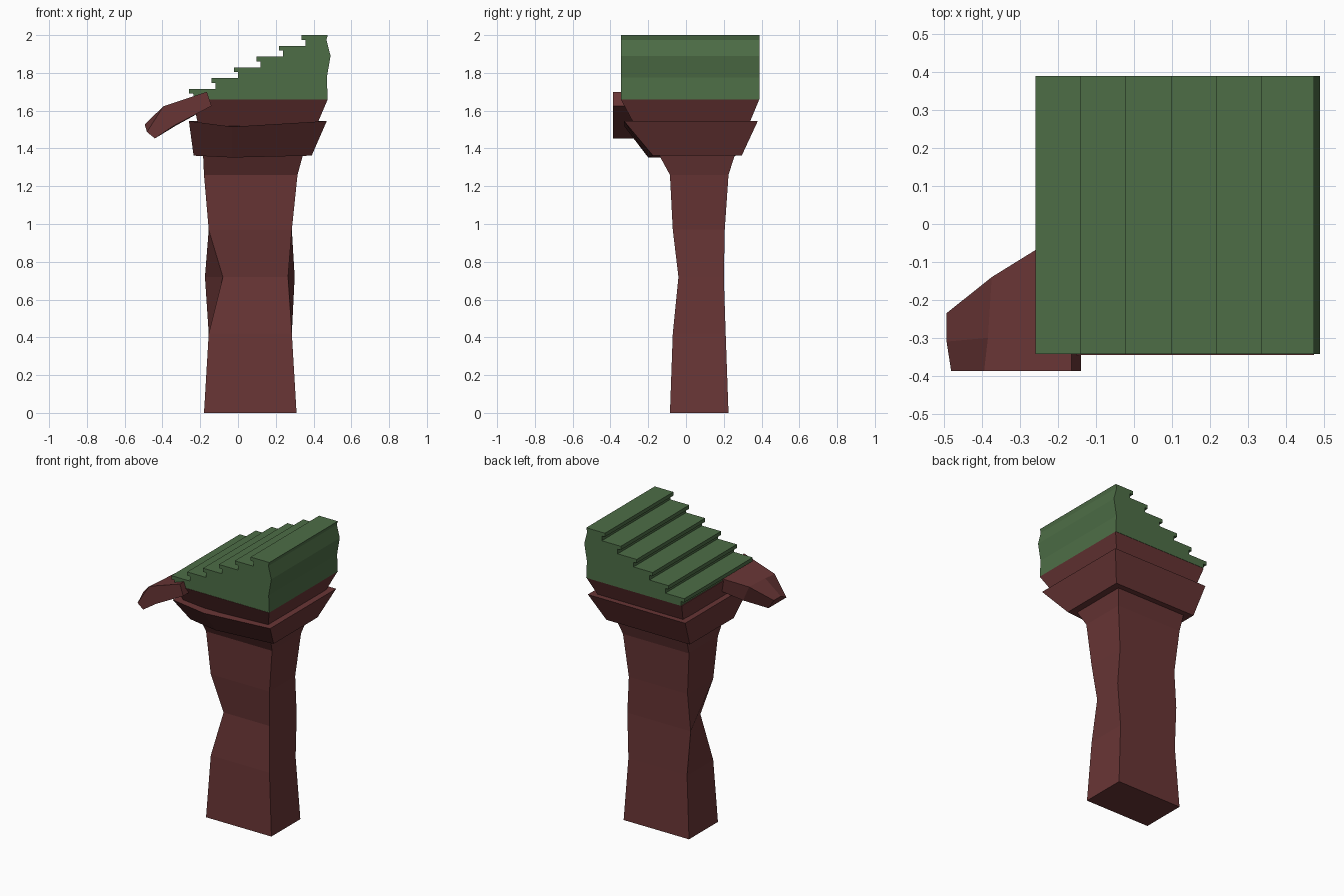
import bpy, bmesh


def material(name, rgb):
    m = bpy.data.materials.new(name)
    m.diffuse_color = (*rgb, 1)
    return m


RED = material("dark_red", (0.14, 0.036, 0.036))
GREEN = material("green", (0.075, 0.155, 0.062))


def loft(name, rings, mat):
    """Skin a list of equal-length closed rings and cap both ends."""
    bm = bmesh.new()
    loops = [[bm.verts.new(p) for p in ring] for ring in rings]
    n = len(loops[0])
    for a, b in zip(loops, loops[1:]):
        for i in range(n):
            j = (i + 1) % n
            bm.faces.new((a[i], a[j], b[j], b[i]))
    bm.faces.new(loops[0])
    bm.faces.new(loops[-1])
    bmesh.ops.recalc_face_normals(bm, faces=bm.faces)
    me = bpy.data.meshes.new(name)
    bm.to_mesh(me)
    bm.free()
    me.materials.append(mat)
    ob = bpy.data.objects.new(name, me)
    bpy.context.collection.objects.link(ob)
    return ob


def rect(x0, x1, y0, y1, z):
    return [(x0, y0, z), (x1, y0, z), (x1, y1, z), (x0, y1, z)]


# Waisted column, with the front edges pinched in at mid height
loft("column", [
    rect(-0.18, 0.31, -0.085, 0.225, 0),
    rect(-0.155, 0.285, -0.07, 0.21, 0.42),
    [(-0.08, -0.04, 0.72), (0.265, -0.04, 0.72), (0.30, 0.20, 0.72), (-0.175, 0.20, 0.72)],
    rect(-0.155, 0.285, -0.07, 0.205, 0.97),
    rect(-0.18, 0.315, -0.085, 0.225, 1.26),
    rect(-0.185, 0.345, -0.145, 0.26, 1.37),
], RED)


# Flared capital, with a slightly sagging front edge
def sagging(x0, x1, y0, y1, z, mid):
    r = rect(x0, x1, y0, y1, z)
    return [r[0], mid] + r[1:]


loft("capital", [
    sagging(-0.235, 0.39, -0.175, 0.295, 1.362, (-0.03, -0.2, 1.352)),
    sagging(-0.26, 0.47, -0.328, 0.38, 1.545, (-0.03, -0.325, 1.515)),
], RED)

# Flared block under the steps
loft("step_base", [
    rect(-0.21, 0.415, -0.27, 0.33, 1.52),
    rect(-0.24, 0.475, -0.345, 0.388, 1.66),
], RED)

# Stepped top: one side profile with overhanging treads, extruded along y
profile = [(0.475, 1.66), (-0.235, 1.66)]
for i in range(6):
    x, z = -0.26 + 0.119 * i, 1.715 + 0.057 * i
    profile += [(x + 0.023, z - 0.025), (x, z - 0.025), (x, z)]
    if i < 5:
        profile.append((x + 0.142, z))
profile += [(0.475, 2.0), (0.468, 1.975), (0.49, 1.89), (0.47, 1.775)]
loft("steps", [[(x, y, z) for x, z in profile] for y in (-0.343, 0.39)], GREEN)

# Drooping bracket at the front left corner: front, middle and back top edges
F = -0.387
loft("bracket", [
    [(-0.14, F, 1.625), (-0.165, F, 1.70), (-0.165, -0.25, 1.70),
     (-0.165, -0.01, 1.70), (-0.14, -0.01, 1.625)],
    [(-0.34, F, 1.52), (-0.395, F, 1.623), (-0.385, -0.3, 1.623),
     (-0.375, -0.14, 1.623), (-0.33, -0.14, 1.52)],
    [(-0.44, F, 1.453), (-0.482, F, 1.487), (-0.494, -0.31, 1.527),
     (-0.494, -0.235, 1.527), (-0.44, -0.255, 1.453)],
], RED)
